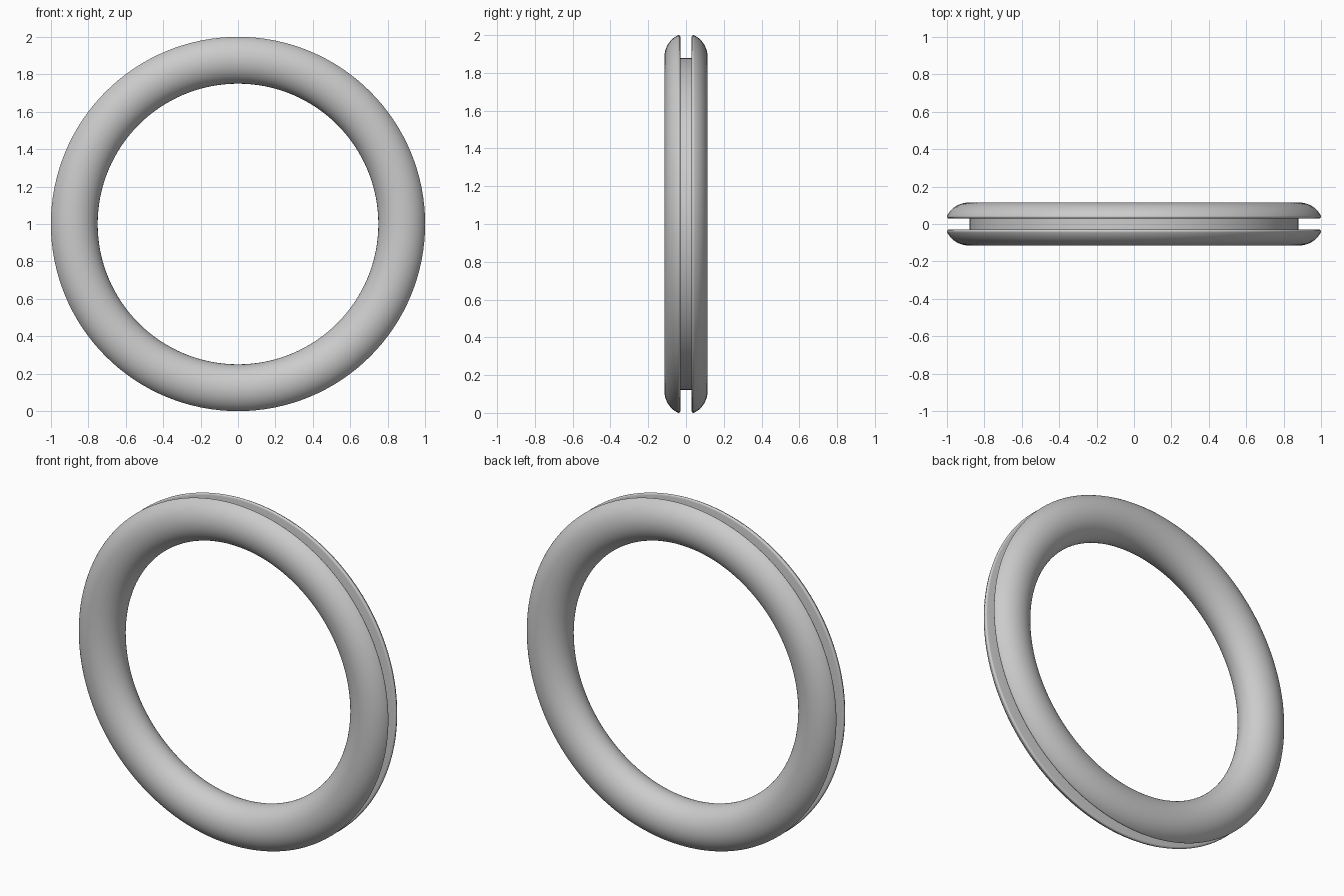
import bpy, bmesh, math
from mathutils import Matrix, Vector

cube = bpy.data.objects.get("Cube")
if cube:
    bpy.data.objects.remove(cube, do_unlink=True)

SEGMENTS = 128
MID_R = 0.88       # groove floor radius, and centre of the rounded section
BORE = 0.13        # section depth towards the bore
FLANGE = 0.128     # section depth towards the rim
HALF_W = 0.115
GROOVE = 0.03      # half width of the groove
LIP = 0.01         # rounding of the rim

# Grey rubber
grey = bpy.data.materials.new("grey_rubber")
grey.use_nodes = True
colour = (0.6, 0.6, 0.6, 1)
grey.diffuse_color = colour
grey.node_tree.nodes["Principled BSDF"].inputs["Base Color"].default_value = colour


def half_section():
    """Points (radius, y) from the groove floor round to the bore."""
    lip_y = GROOVE + LIP
    pts = [(MID_R, GROOVE)]
    # rounded rim lip
    for i in range(5):
        a = -math.pi / 2 + i * math.pi / 8
        pts.append((1 - LIP + LIP * math.cos(a), lip_y + LIP * math.sin(a)))
    # outer flange curve
    start = math.asin((lip_y + 0.006) / HALF_W)
    for i in range(13):
        a = start + (math.pi / 2 - start) * i / 12
        pts.append((min(0.999, MID_R + FLANGE * math.cos(a)), HALF_W * math.sin(a)))
    # inner bore curve
    for i in range(1, 17):
        a = math.pi / 2 * (1 + i / 16)
        pts.append((MID_R + BORE * math.cos(a), HALF_W * math.sin(a)))
    return pts


# Grommet ring: closed section turned about the y axis
half = half_section()
section = half + [(r, -y) for r, y in reversed(half[:-1])]
bm = bmesh.new()
rings = []
for s in range(SEGMENTS):
    turn = Matrix.Rotation(2 * math.pi * s / SEGMENTS, 3, 'Y')
    rings.append([bm.verts.new(turn @ Vector((r, y, 0)) + Vector((0, 0, 1)))
                  for r, y in section])
n = len(section)
for s in range(SEGMENTS):
    a, b = rings[s], rings[(s + 1) % SEGMENTS]
    for i in range(n):
        j = (i + 1) % n
        bm.faces.new((a[i], a[j], b[j], b[i]))
bmesh.ops.recalc_face_normals(bm, faces=bm.faces)
mesh = bpy.data.meshes.new("grommet_ring")
bm.to_mesh(mesh)
bm.free()
mesh.materials.append(grey)

ring = bpy.data.objects.new("grommet_ring", mesh)
bpy.context.collection.objects.link(ring)
bpy.ops.object.select_all(action='DESELECT')
ring.select_set(True)
bpy.context.view_layer.objects.active = ring
bpy.ops.object.shade_smooth_by_angle(angle=math.radians(40))
